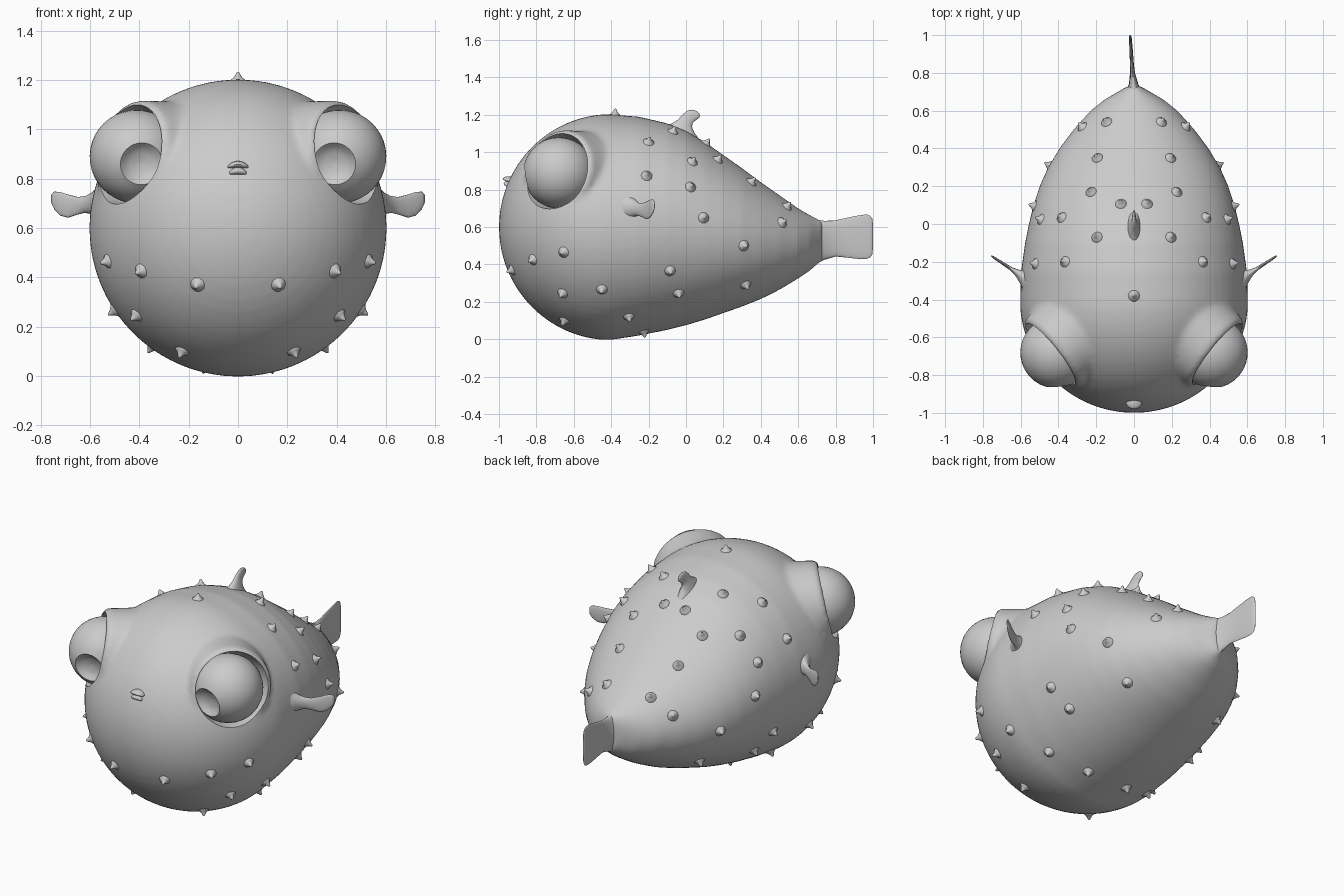
import bpy, bmesh, math
from mathutils import Vector as V

if "Cube" in bpy.data.objects:
    bpy.data.objects.remove(bpy.data.objects["Cube"])


def loft(bm, stations, n=32):
    """Elliptical rings (centre, half axis a, half axis b) joined and capped."""
    rings = []
    for c, a, b in stations:
        ring = []
        for i in range(n):
            t = math.tau * i / n
            ring.append(bm.verts.new(V(c) + V(a) * math.cos(t) + V(b) * math.sin(t)))
        rings.append(ring)
    for r, s in zip(rings, rings[1:]):
        for i in range(n):
            bm.faces.new((r[i], r[(i + 1) % n], s[(i + 1) % n], s[i]))
    bm.faces.new(rings[0])
    bm.faces.new(rings[-1][::-1])


def lathe(bm, centre, axis, profile, n=32):
    """Revolve (distance along axis, radius) points around an axis."""
    axis = V(axis).normalized()
    q = axis.to_track_quat('Z', 'Y')
    a, b = q @ V((1, 0, 0)), q @ V((0, 1, 0))
    loft(bm, [(V(centre) + axis * t, a * max(r, 0.0008), b * max(r, 0.0008))
              for t, r in profile], n)


def finish(bm, name, angle=50):
    bmesh.ops.recalc_face_normals(bm, faces=bm.faces)
    me = bpy.data.meshes.new(name)
    bm.to_mesh(me)
    bm.free()
    ob = bpy.data.objects.new(name, me)
    bpy.context.collection.objects.link(ob)
    shade(ob, angle)
    return ob


def shade(ob, angle):
    bpy.ops.object.select_all(action='DESELECT')
    ob.select_set(True)
    bpy.context.view_layer.objects.active = ob
    bpy.ops.object.shade_smooth_by_angle(angle=math.radians(angle))


# body sections: y, top z, bottom z, half width (round front, tapering back)
body_rows = []
for i in range(16):
    t = math.radians(1 + 89 * i / 16)
    r = 0.605 * math.sin(t)
    body_rows.append((-0.4 - 0.6 * math.cos(t), 0.6 + r, 0.6 - r, r))
body_rows += [
    (-.4, 1.203, -.003, .603), (-.25, 1.19, .02, .598), (-.1, 1.155, .05, .577),
    (0, 1.115, .075, .557), (.1, 1.055, .105, .532), (.2, .985, .14, .50),
    (.3, .915, .175, .455), (.4, .84, .215, .395), (.5, .77, .265, .32),
    (.6, .7, .325, .23), (.66, .665, .365, .155), (.7, .645, .40, .085),
    (.73, .635, .415, .035)]


def side_x(y, z):
    """Half width of the body at a given y and z."""
    for p, q in zip(body_rows, body_rows[1:]):
        if p[0] <= y <= q[0]:
            f = (y - p[0]) / (q[0] - p[0])
            top, bot, w = (p[k] + (q[k] - p[k]) * f for k in (1, 2, 3))
            d = (z - (top + bot) / 2) / ((top - bot) / 2)
            return w * math.sqrt(max(0, 1 - d * d))
    return 0


# body with raised eye rims, fused into one skin
bm = bmesh.new()
loft(bm, [((0, y, (t + b) / 2), (w, 0, 0), (0, 0, (t - b) / 2))
          for y, t, b, w in body_rows], 64)
rim = [(-.3, 0), (-.3, .29), (-.18, .262), (-.06, .238), (.01, .226), (.025, .21), (.02, 0)]
for s in (1, -1):
    lathe(bm, (s * .425, -.675, .895), (s * .75, -.6, .2), rim, 48)
body = finish(bm, "body")
m = body.modifiers.new("fuse", 'REMESH')
m.mode = 'VOXEL'
m.voxel_size = 0.014
m = body.modifiers.new("soften", 'SMOOTH')
m.factor = 0.5
m.iterations = 10

# eye sockets cut out of the skin
bm = bmesh.new()
hollow = [(-.12, 0), (-.1, .15), (-.04, .19), (0, .2), (.2, .25), (.2, 0)]
for s in (1, -1):
    lathe(bm, (s * .425, -.675, .895), (s * .75, -.6, .2), hollow, 48)
cutter = finish(bm, "socket_cutter")
cutter.hide_render = True
m = body.modifiers.new("sockets", 'BOOLEAN')
m.operation = 'DIFFERENCE'
m.solver = 'EXACT'
m.object = cutter
deps = bpy.context.evaluated_depsgraph_get()
skin = bpy.data.meshes.new_from_object(body.evaluated_get(deps))
body.modifiers.clear()
body.data = skin
bpy.data.objects.remove(cutter)
shade(body, 45)

# eyeballs with a dished pupil facing forward
R = 0.19
eye = [(.135, 0), (.14, .04), (.152, .07), (.168, .084)]
eye += [(R * math.cos(math.radians(a)), R * math.sin(math.radians(a)))
        for a in range(27, 181, 9)]
for s, side in ((1, "right"), (-1, "left")):
    bm = bmesh.new()
    lathe(bm, (s * .412, -.68, .89), (-s * .12, -.97, -.17), eye, 40)
    finish(bm, side + "_eye", 35)

# beak-like mouth: upper and lower lip
bm = bmesh.new()
for z, y, w, d, h in ((.858, -.945, .042, .034, .013), (.832, -.952, .036, .022, .014)):
    loft(bm, [((w * math.cos(math.radians(a)), y, z - .010 * math.cos(math.radians(a)) ** 2),
               (0, d * math.sin(math.radians(a)) + .001, 0),
               (0, 0, h * math.sin(math.radians(a)) + .001)) for a in range(0, 181, 15)], 16)
finish(bm, "mouth")

# tail fin: y, low z, high z, half thickness, x
bm = bmesh.new()
loft(bm, [((x, y, (lo + hi) / 2), (t, 0, 0), (0, 0, (hi - lo) / 2)) for y, lo, hi, t, x in (
    (.66, .38, .655, .07, 0), (.7, .405, .64, .045, 0), (.74, .425, .633, .025, -.002),
    (.8, .443, .636, .013, -.008), (.86, .437, .65, .01, -.012), (.92, .43, .662, .009, -.015),
    (.965, .43, .668, .008, -.018), (.985, .438, .66, .007, -.019),
    (.996, .455, .645, .005, -.02), (1, .49, .61, .002, -.02))], 24)
finish(bm, "tail_fin", 80)

# pectoral fins: x, low z, high z, half thickness, swept backward
for s, side in ((1, "right"), (-1, "left")):
    bm = bmesh.new()
    loft(bm, [((s * x, -.27 + (x - .6) * .65, (lo + hi) / 2), (-s * t * .5, t * .85, 0),
               (0, 0, (hi - lo) / 2)) for x, lo, hi, t in (
        (.56, .63, .77, .06), (.59, .655, .745, .035), (.62, .662, .73, .018),
        (.65, .655, .726, .01), (.69, .642, .736, .008), (.72, .65, .746, .007),
        (.745, .675, .748, .006), (.757, .70, .738, .003))], 20)
    finish(bm, side + "_pectoral_fin", 80)

# dorsal fin: curls up and back; y, z, half length, half thickness, lean
bm = bmesh.new()
loft(bm, [((0, y, z), (t, 0, 0), (0, l * math.cos(k), -l * math.sin(k)))
          for y, z, l, t, k in (
    (-.02, 1.09, .11, .04, .35), (-.015, 1.13, .065, .03, .4), (-.005, 1.155, .042, .02, .5),
    (.008, 1.178, .036, .014, .7), (.028, 1.195, .034, .011, .95), (.048, 1.202, .028, .009, 1.15),
    (.065, 1.202, .018, .006, 1.25), (.073, 1.201, .006, .002, 1.3))], 20)
finish(bm, "dorsal_fin", 80)

# skin spikes: (y, z) positions on the flanks, mirrored
flank = [(-.2, 1.055), (-.21, .875), (.035, .95), (.025, .815), (.17, .96), (.35, .84),
         (.095, .65), (.515, .625), (.31, .5), (.32, .29), (-.085, .365), (-.04, .245),
         (-.305, .12), (-.45, .265), (-.655, .465), (-.82, .425), (-.66, .245),
         (-.65, .1), (-.225, .04), (-.93, .37), (.54, .71), (-.07, 1.11)]
spots = [(side_x(y, z), y, z) for y, z in flank] + [(.07, .11, 1.05)]
spots = [(s * x, y, z) for x, y, z in spots for s in (1, -1)] + [(0, -.38, 1.2)]
bm = bmesh.new()
for p in spots:
    ok, loc, nor, _ = body.closest_point_on_mesh(V(p))
    lathe(bm, loc, nor, [(-.015, .035), (.001, .03), (.009, .019), (.02, .011),
                         (.03, .006), (.034, 0)], 10)
finish(bm, "skin_spikes", 60)
